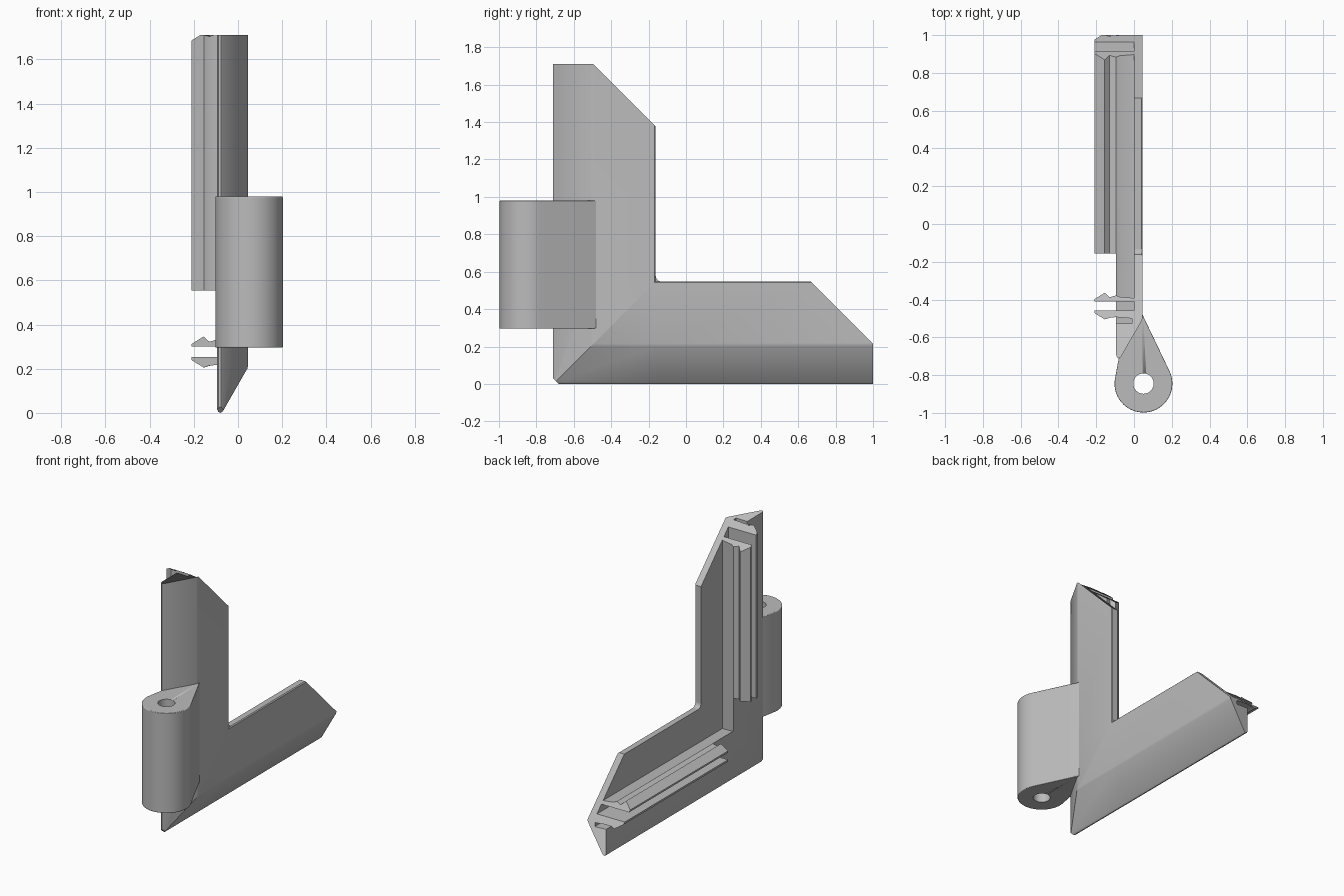
import bpy, bmesh
from math import sin, cos, pi, radians
from mathutils import Vector

if "Cube" in bpy.data.objects:
    bpy.data.objects.remove(bpy.data.objects["Cube"])

grey = bpy.data.materials.new("light grey")
grey.use_nodes = True
grey.diffuse_color = (0.5, 0.5, 0.5, 1)
grey.node_tree.nodes["Principled BSDF"].inputs["Base Color"].default_value = (0.5, 0.5, 0.5, 1)

LENGTH = 1.71   # arm length from the outer corner
WIDTH = 0.548   # arm width
CORNER = 0.555  # where the clips begin
BACK, FRONT, PLATE = -0.095, 0.046, 0.0


def finish(name, bm):
    bmesh.ops.recalc_face_normals(bm, faces=bm.faces)
    mesh = bpy.data.meshes.new(name)
    bm.to_mesh(mesh)
    bm.free()
    obj = bpy.data.objects.new(name, mesh)
    bpy.context.collection.objects.link(obj)
    mesh.materials.append(grey)
    bpy.ops.object.select_all(action="DESELECT")
    obj.select_set(True)
    bpy.context.view_layer.objects.active = obj
    bpy.ops.object.shade_smooth_by_angle(angle=radians(35))
    return obj


def prism(profile, start, end):
    """Extrude an (x, d) profile along s; start and end give s for each d."""
    bm = bmesh.new()
    rings = [[bm.verts.new((x, d, f(d))) for x, d in profile] for f in (start, end)]
    for ring in rings:
        bm.faces.new(ring)
    n = len(profile)
    for i in range(n):
        j = (i + 1) % n
        bm.faces.new((rings[0][i], rings[0][j], rings[1][j], rings[1][i]))
    return bm


def cut(bm, point, normal):
    """Remove everything beyond a plane and cap the cut."""
    geom = bm.verts[:] + bm.edges[:] + bm.faces[:]
    bmesh.ops.bisect_plane(bm, geom=geom, plane_co=point, plane_no=normal, clear_outer=True)
    edges = [e for e in bm.edges if e.is_boundary]
    bmesh.ops.edgeloop_fill(bm, edges=edges)


def place(bm, upright):
    """Turn (x, d, s) into world space for the upright or the lying arm."""
    for v in bm.verts:
        x, d, s = v.co
        v.co = (x, d + BASE_Y, s) if upright else (x, s + BASE_Y, d)
    return bm


BASE_Y = -0.71

# Sloped outer wedge with a rounded tip, shared by arm and corner
wedge = [(PLATE, WIDTH), (FRONT - 0.006, WIDTH), (FRONT, WIDTH - 0.006), (FRONT, 0.215),
         (FRONT - 0.004, 0.2), (-0.068, 0.008), (-0.078, 0), (-0.089, 0.004), (BACK, 0.018)]
# Pair of barbed clips standing on the plate
clips = [(BACK, 0.185), (-0.01, 0.182), (-0.01, 0.21), (-0.095, 0.217), (-0.13, 0.214),
         (-0.155, 0.205), (-0.21, 0.239), (-0.21, 0.252), (PLATE, 0.252),
         (PLATE, 0.3), (-0.21, 0.3), (-0.21, 0.312), (-0.155, 0.346), (-0.13, 0.322),
         (BACK, 0.332), (-0.075, 0.324), (PLATE, 0.318)]
corner_back = [(BACK, 0.332), (-0.075, 0.324), (PLATE, 0.318)]

for upright, label in ((True, "upright"), (False, "lying")):
    # Arm with clips and a slanted end
    arm = prism(wedge + clips, lambda d: CORNER, lambda d: LENGTH)
    cut(arm, Vector((0, 0.215, LENGTH)), Vector((0, 1, 1)))
    finish(label + "_arm", place(arm, upright))
    # Mitred half of the corner, with its outer point trimmed
    half = prism(wedge + corner_back, lambda d: d, lambda d: CORNER)
    cut(half, Vector((0, 0.028, 0)), Vector((0, -1, -1)))
    finish(label + "_corner", place(half, upright))

# Small fillet in the inner corner
r = 0.03
iy, iz = BASE_Y + WIDTH, WIDTH
arc = [(iy + r - r * cos(a), iz + r - r * sin(a)) for a in (i * pi / 12 for i in range(7))]
bm = bmesh.new()
face = bm.faces.new([bm.verts.new((PLATE, y, z)) for y, z in [(iy, iz)] + arc])
top = bmesh.ops.extrude_face_region(bm, geom=[face])["geom"]
bmesh.ops.translate(bm, verts=[g for g in top if isinstance(g, bmesh.types.BMVert)],
                    vec=(FRONT - 0.004, 0, 0))
finish("inner_fillet", bm)

# Hinge knuckle: teardrop outline with a pin hole
cx, cy, radius, hole = 0.05, -0.845, 0.153, 0.054
z0, z1 = 0.295, 0.98
a0, a1 = radians(167), radians(385)
outline = [(cx + radius * cos(a), cy + radius * sin(a))
           for a in (a0 + (a1 - a0) * i / 40 for i in range(41))]
outline += [(FRONT, -0.482), (-0.078, -0.695)]
pin = [(cx + hole * cos(i * pi / 16), cy + hole * sin(i * pi / 16)) for i in range(32)]
bm = bmesh.new()
edges = []
for loop in (outline, pin):
    vs = [bm.verts.new((x, y, z0)) for x, y in loop]
    edges += [bm.edges.new((vs[i - 1], vs[i])) for i in range(len(vs))]
bmesh.ops.triangle_fill(bm, edges=edges, use_beauty=True)
top = bmesh.ops.extrude_face_region(bm, geom=bm.faces[:])["geom"]
bmesh.ops.translate(bm, verts=[g for g in top if isinstance(g, bmesh.types.BMVert)],
                    vec=(0, 0, z1 - z0))
knuckle = finish("hinge_knuckle", bm)
# Soften only the outer rims
weights = knuckle.data.attributes.new("bevel_weight_edge", "FLOAT", "EDGE")
for e in knuckle.data.edges:
    a, b = (knuckle.data.vertices[i].co for i in e.vertices)
    mid = (a + b) / 2
    rim = abs(a.z - b.z) < 0.001 and (mid.xy - Vector((cx, cy))).length > radius * 0.98
    weights.data[e.index].value = 1.0 if rim else 0.0
bevel = knuckle.modifiers.new("rim_bevel", "BEVEL")
bevel.limit_method = "WEIGHT"
bevel.width = 0.012
bevel.segments = 3
bevel.harden_normals = True
